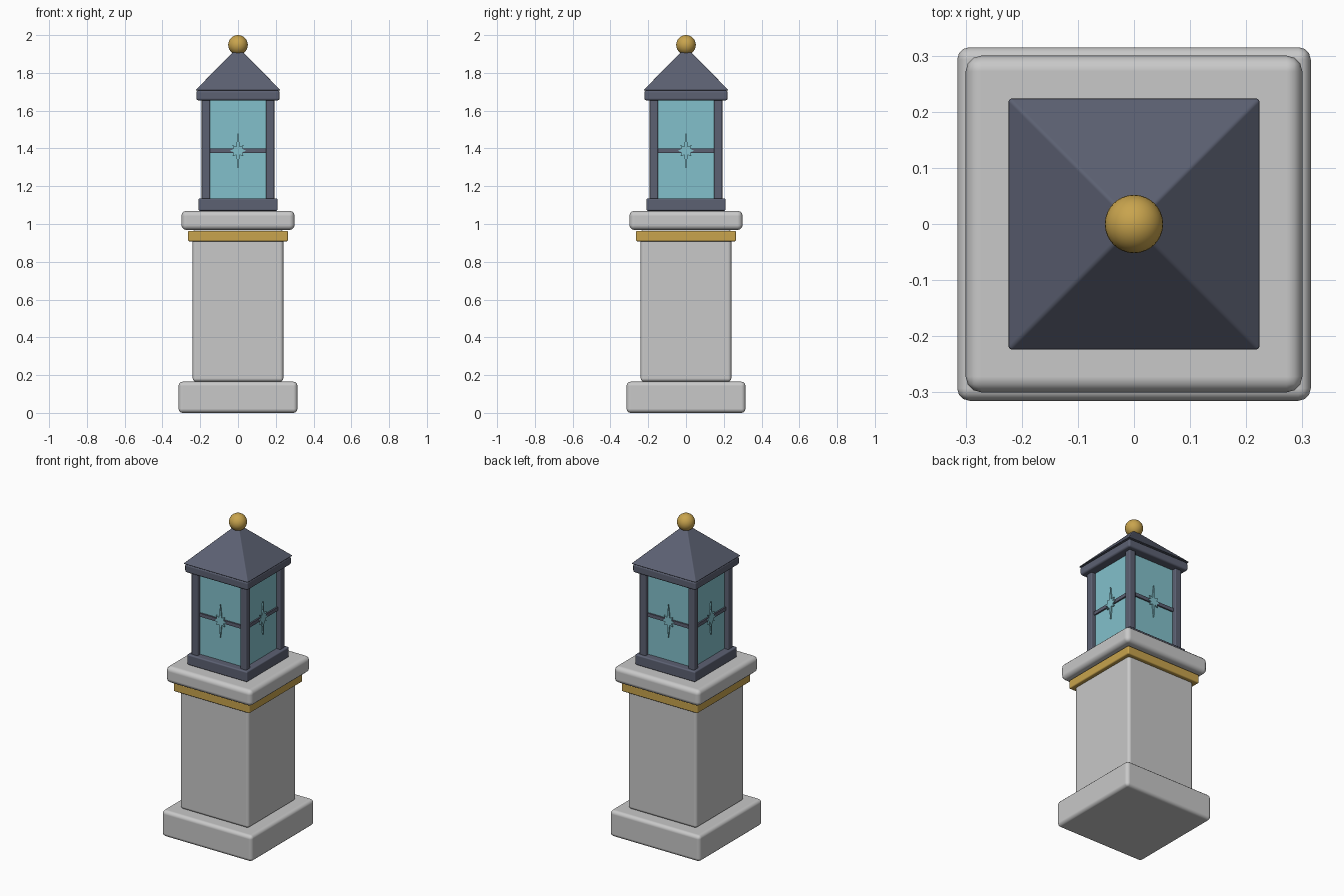
import bpy, bmesh, math
from mathutils import Matrix

if "Cube" in bpy.data.objects:
    bpy.data.objects.remove(bpy.data.objects["Cube"])


def material(name, rgb):
    m = bpy.data.materials.new(name)
    m.diffuse_color = (*rgb, 1)
    m.use_nodes = True
    m.node_tree.nodes["Principled BSDF"].inputs["Base Color"].default_value = m.diffuse_color
    return m


STONE = material("pale stone", (0.58, 0.58, 0.58))
GOLD = material("gold", (0.58, 0.37, 0.075))
IRON = material("slate iron", (0.107, 0.119, 0.17))
GLASS = material("teal glass", (0.225, 0.53, 0.60))


def finish(name, bm, mat, bevel=0, segments=3):
    bmesh.ops.recalc_face_normals(bm, faces=bm.faces)
    me = bpy.data.meshes.new(name)
    bm.to_mesh(me)
    bm.free()
    me.materials.append(mat)
    ob = bpy.data.objects.new(name, me)
    bpy.context.collection.objects.link(ob)
    if bevel:
        me.shade_smooth()
        mod = ob.modifiers.new("Bevel", "BEVEL")
        mod.width, mod.segments = bevel, segments
        mod.limit_method = "ANGLE"
        mod.harden_normals = True
    return ob


def add_box(bm, x0, x1, y0, y1, z0, z1):
    m = (Matrix.Translation(((x0 + x1) / 2, (y0 + y1) / 2, (z0 + z1) / 2))
         @ Matrix.Diagonal((x1 - x0, y1 - y0, z1 - z0, 1)))
    bmesh.ops.create_cube(bm, size=1, matrix=m)


def block(name, half, z0, z1, mat, bevel):
    bm = bmesh.new()
    add_box(bm, -half, half, -half, half, z0, z1)
    return finish(name, bm, mat, bevel)


# Stone pedestal with gold band
block("plinth", 0.315, 0.0, 0.165, STONE, 0.022)
block("shaft", 0.24, 0.165, 0.97, STONE, 0.018)
block("gold_band", 0.265, 0.908, 0.963, GOLD, 0.008)
block("capstone", 0.30, 0.968, 1.07, STONE, 0.028)

# Lantern frame and glass
block("lantern_sill", 0.21, 1.07, 1.136, IRON, 0.008)
block("glass_panes", 0.165, 1.13, 1.66, GLASS, 0)
block("lantern_lintel", 0.22, 1.654, 1.707, IRON, 0.012)
for sx in (-1, 1):
    for sy in (-1, 1):
        bm = bmesh.new()
        xs = sorted((sx * 0.148, sx * 0.192))
        ys = sorted((sy * 0.148, sy * 0.192))
        add_box(bm, *xs, *ys, 1.13, 1.66)
        finish("corner_post", bm, IRON, 0.006, 2)

# Crossbar and star on each of the four sides
for side in range(4):
    turn = Matrix.Rotation(side * math.pi / 2, 4, "Z")
    bm = bmesh.new()
    add_box(bm, -0.15, 0.15, -0.174, -0.16, 1.377, 1.399)
    bm.transform(turn)
    finish("crossbar", bm, IRON)

    bm = bmesh.new()
    ring = []
    for i in range(16):
        a = i * math.pi / 8
        if i % 2:
            r = 0.024
        elif i in (4, 12):
            r = 0.104
        else:
            r = 0.042
        ring.append(bm.verts.new((r * math.cos(a), -0.170, 1.388 + r * math.sin(a))))
    face = bm.faces.new(ring)
    out = bmesh.ops.extrude_face_region(bm, geom=[face])
    tips = [v for v in out["geom"] if isinstance(v, bmesh.types.BMVert)]
    bmesh.ops.translate(bm, verts=tips, vec=(0, -0.008, 0))
    bm.transform(turn)
    finish("star", bm, GLASS)

# Pyramid roof
bm = bmesh.new()
bmesh.ops.create_cone(bm, cap_ends=True, segments=4, radius1=0.226 * math.sqrt(2),
                      radius2=0.008, depth=0.222,
                      matrix=Matrix.Translation((0, 0, 1.819))
                      @ Matrix.Rotation(math.pi / 4, 4, "Z"))
finish("roof", bm, IRON, 0.005, 2)

# Gold finial ball
bm = bmesh.new()
bmesh.ops.create_uvsphere(bm, u_segments=32, v_segments=16, radius=0.052,
                          matrix=Matrix.Translation((0, 0, 1.948)))
finial = finish("finial_ball", bm, GOLD)
finial.data.shade_smooth()
